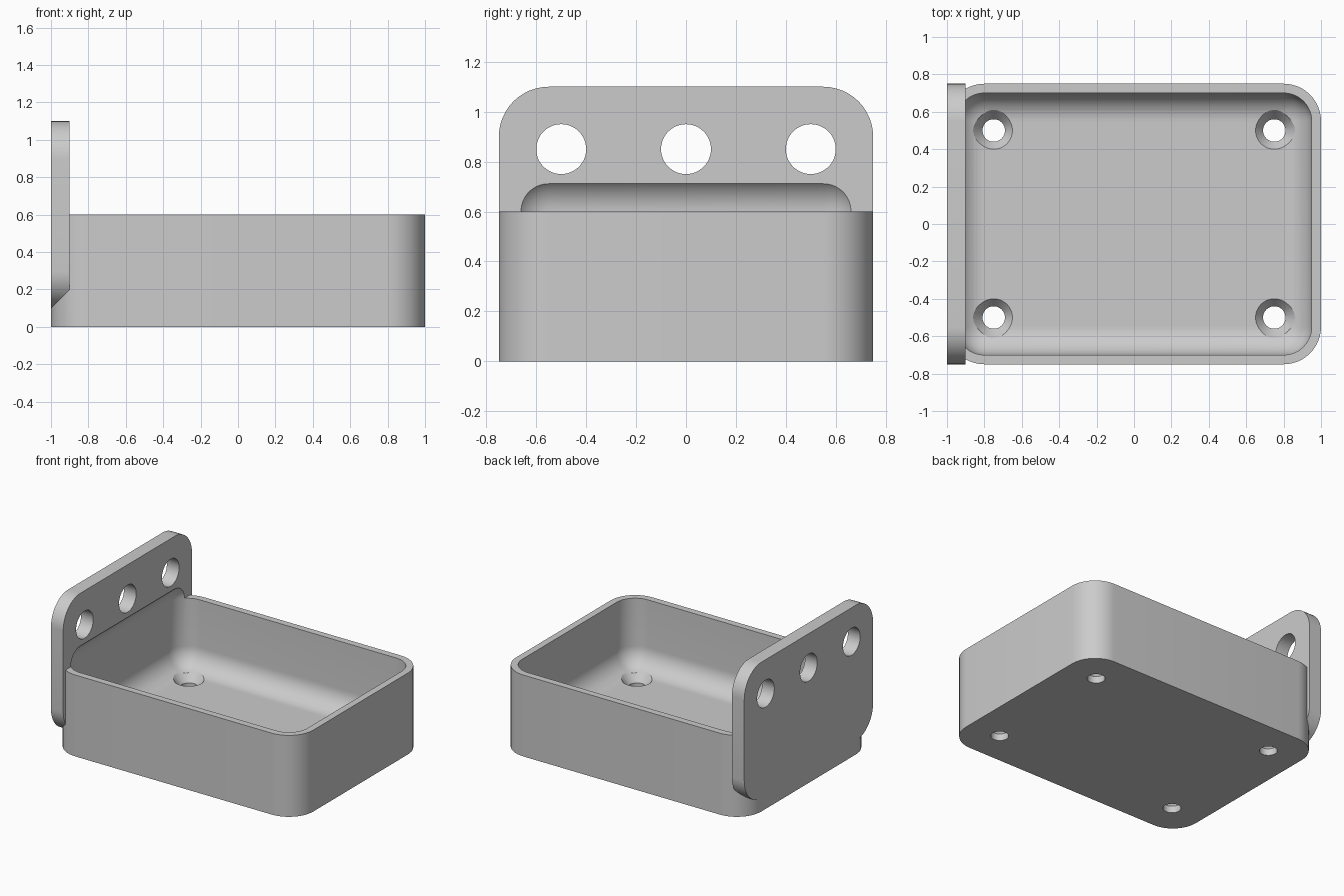
import bpy, bmesh
from math import radians
from mathutils import Matrix, Vector

cube = bpy.data.objects.get("Cube")
if cube:
    bpy.data.objects.remove(cube, do_unlink=True)

grey = bpy.data.materials.new("plain_grey")
grey.use_nodes = True
grey.diffuse_color = (0.6, 0.6, 0.6, 1)
grey.node_tree.nodes["Principled BSDF"].inputs["Base Color"].default_value = (0.6, 0.6, 0.6, 1)


def finish(name, bm):
    bmesh.ops.recalc_face_normals(bm, faces=bm.faces)
    mesh = bpy.data.meshes.new(name)
    bm.to_mesh(mesh)
    bm.free()
    mesh.materials.append(grey)
    obj = bpy.data.objects.new(name, mesh)
    bpy.context.collection.objects.link(obj)
    return obj


def rounded_box(name, low, high, radius, axis=None):
    """Box with edges along one axis rounded, or all edges if axis is None."""
    low, high = Vector(low), Vector(high)
    bm = bmesh.new()
    bmesh.ops.create_cube(bm, size=1)
    size = high - low
    for v in bm.verts:
        v.co = Vector(v.co[i] * size[i] for i in range(3)) + (low + high) / 2
    edges = [e for e in bm.edges if axis is None
             or abs(e.verts[0].co[axis] - e.verts[1].co[axis]) > 0.01]
    bmesh.ops.bevel(bm, geom=edges, offset=radius, segments=12,
                    profile=0.5, affect='EDGES')
    return finish(name, bm)


def round_cutter(name, centre, r1, r2, depth, axis='Z'):
    turn = Matrix.Rotation(radians(90), 4, 'Y') if axis == 'X' else Matrix()
    bm = bmesh.new()
    bmesh.ops.create_cone(bm, cap_ends=True, segments=48, radius1=r1, radius2=r2,
                          depth=depth, matrix=Matrix.Translation(centre) @ turn)
    return finish(name, bm)


def combine(target, tool, operation):
    mod = target.modifiers.new(operation.lower(), 'BOOLEAN')
    mod.operation = operation
    mod.solver = 'EXACT'
    mod.object = tool
    bpy.context.view_layer.objects.active = target
    bpy.ops.object.modifier_apply(modifier=mod.name)
    bpy.data.objects.remove(tool, do_unlink=True)


# Tray body with its upright mounting plate
tray = rounded_box("tray_with_mounting_plate", (-1, -0.75, 0), (1, 0.75, 0.6), 0.2, axis=2)
plate = rounded_box("mounting_plate", (-1, -0.75, 0.1), (-0.9, 0.75, 1.1), 0.2, axis=0)
combine(tray, plate, 'UNION')

# Filleted cavity, which also scoops into the plate above the rim
cavity = rounded_box("cavity_cutter", (-0.95, -0.7, 0.1), (0.95, 0.7, 0.75), 0.15)
combine(tray, cavity, 'DIFFERENCE')

# Row of holes through the plate
for y in (-0.5, 0, 0.5):
    combine(tray, round_cutter("plate_hole", (-0.95, y, 0.85), 0.1, 0.1, 0.3, 'X'), 'DIFFERENCE')

# Countersunk screw holes in the floor
for x in (-0.75, 0.75):
    for y in (-0.5, 0.5):
        combine(tray, round_cutter("screw_hole", (x, y, 0.05), 0.06, 0.06, 0.3), 'DIFFERENCE')
        combine(tray, round_cutter("countersink", (x, y, 0.1), 0.06, 0.14, 0.1), 'DIFFERENCE')

# Smooth the fillets and bores, keep the rims sharp
bpy.ops.object.select_all(action='DESELECT')
tray.select_set(True)
bpy.context.view_layer.objects.active = tray
bpy.ops.object.shade_smooth_by_angle(angle=radians(25))
